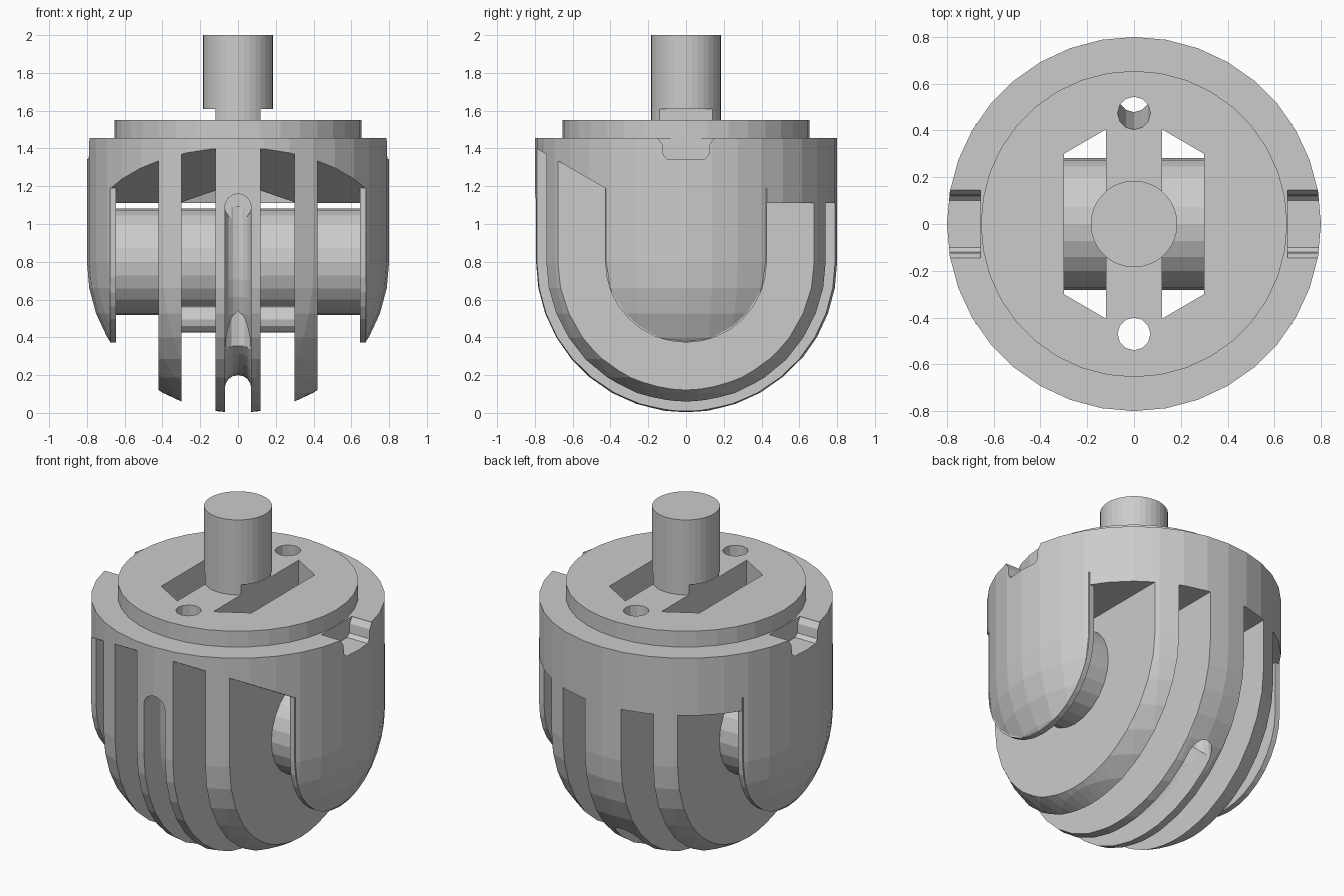
import bpy, bmesh, math
from mathutils import Vector

if "Cube" in bpy.data.objects:
    bpy.data.objects.remove(bpy.data.objects["Cube"])

SIDES = 36
CZ = 0.8          # centre height of the rounded end


def make(name, bm):
    bmesh.ops.recalc_face_normals(bm, faces=bm.faces)
    mesh = bpy.data.meshes.new(name)
    bm.to_mesh(mesh)
    bm.free()
    ob = bpy.data.objects.new(name, mesh)
    bpy.context.collection.objects.link(ob)
    return ob


def skin(name, rings):
    """Solid through a list of equal-length closed rings, capped at both ends."""
    bm = bmesh.new()
    vs = [[bm.verts.new(p) for p in r] for r in rings]
    n = len(vs[0])
    for a, b in zip(vs, vs[1:]):
        for i in range(n):
            bm.faces.new((a[i], a[(i + 1) % n], b[(i + 1) % n], b[i]))
    bm.faces.new(vs[0])
    bm.faces.new(vs[-1])
    return make(name, bm)


def prism_x(name, yz, x0, x1):
    return skin(name, [[(x, y, z) for y, z in yz] for x in (x0, x1)])


def rod(name, a, b, r, sides=16):
    a, b = Vector(a), Vector(b)
    q = (b - a).to_track_quat('Z', 'Y')
    ring = [q @ Vector((r * math.cos(t), r * math.sin(t), 0))
            for t in (2 * math.pi * i / sides for i in range(sides))]
    return skin(name, [[p + e for p in ring] for e in (a, b)])


def cut(target, cutter):
    cutter.hide_render = True
    mod = target.modifiers.new("cut", 'BOOLEAN')
    mod.operation, mod.solver, mod.object = 'DIFFERENCE', 'EXACT', cutter
    bpy.context.view_layer.objects.active = target
    bpy.ops.object.modifier_apply(modifier=mod.name)
    bpy.data.objects.remove(cutter)


# Turned body: round end, barrel, top disc and shaft
profile = [(0.8 * math.sin(a), CZ - 0.8 * math.cos(a))
           for a in (math.radians(d) for d in (2, 10, 20, 30, 40, 50, 60, 70, 80, 90))]
profile += [(0.8, 1.455), (0.655, 1.455), (0.655, 1.55), (0.185, 1.55), (0.185, 2.0)]
body = skin("ribbed_body", [[(r * math.cos(t), r * math.sin(t), z)
            for t in (2 * math.pi * i / SIDES for i in range(SIDES))] for r, z in profile])

# Slots between the ribs, with a sloped roof at the front
slot = [(-1, -0.2), (1, -0.2), (1, 1.11), (-0.29, 1.11), (-1, 1.52)]
notch = [(-0.15, 1.6), (-0.145, 1.45), (-0.125, 1.42), (-0.12, 1.365), (-0.10, 1.345),
         (0.10, 1.345), (0.12, 1.365), (0.125, 1.42), (0.145, 1.45), (0.15, 1.6)]
for s in (1, -1):
    for x0, x1 in ((0.12, 0.30), (0.42, 0.675)):
        cut(body, prism_x("slot_cutter", slot, s * x0, s * x1))
    # Window through the top, also trimming the shaft foot
    win = [(0.12, -0.405), (0.30, -0.30), (0.30, 0.30), (0.12, 0.405)]
    cut(body, skin("window_cutter", [[(s * x, y, z) for x, y in win] for z in (0.95, 1.61)]))
    # Side notch in the shoulder
    cut(body, prism_x("notch_cutter", notch, s * 0.656, s * 0.95))

# Round-bottomed groove along the middle rib
section = [(-0.07, 0.4)] + [(-0.07 * math.cos(a), -0.07 * math.sin(a))
           for a in (math.pi * i / 8 for i in range(9))] + [(0.07, 0.4)]
path = [((-0.67, 1.09), (-1, 0))]
for d in range(-90, 46, 9):
    a = math.radians(d)
    n = (math.sin(a), -math.cos(a))
    path.append(((0.67 * n[0], CZ + 0.67 * n[1]), n))
cut(body, skin("groove_cutter",
    [[(x, p[0] + n[0] * h, p[1] + n[1] * h) for x, h in section] for p, n in path]))
cut(body, rod("groove_end_cutter", (0, -0.61, 1.09), (0, -1, 1.09), 0.0699))

# Holes down through the middle rib
cut(body, rod("front_hole_cutter", (0, -0.47, 0), (0, -0.47, 1.7), 0.07, 12))
cut(body, rod("rear_hole_cutter", (0, 0.565, 0.05), (0, 0.465, 1.7), 0.07, 12))

# Core bar across the ribs and thin pin below it
rod("core_bar", (-0.70, 0, CZ), (0.70, 0, CZ), 0.283, 24)
rod("lower_pin", (-0.36, -0.2, 0.495), (0.36, -0.2, 0.495), 0.07, 12)

# Rounded inner plates of the side caps
plate = [(-0.428, 1.19), (-0.428, CZ)]
plate += [(-0.428 * math.cos(a), CZ - 0.428 * math.sin(a))
          for a in (math.pi * i / 16 for i in range(1, 16))]
plate += [(0.428, CZ), (0.428, 1.19)]
for s, side in ((1, "right"), (-1, "left")):
    prism_x(side + "_cap_plate", plate, s * 0.645, s * 0.677)
